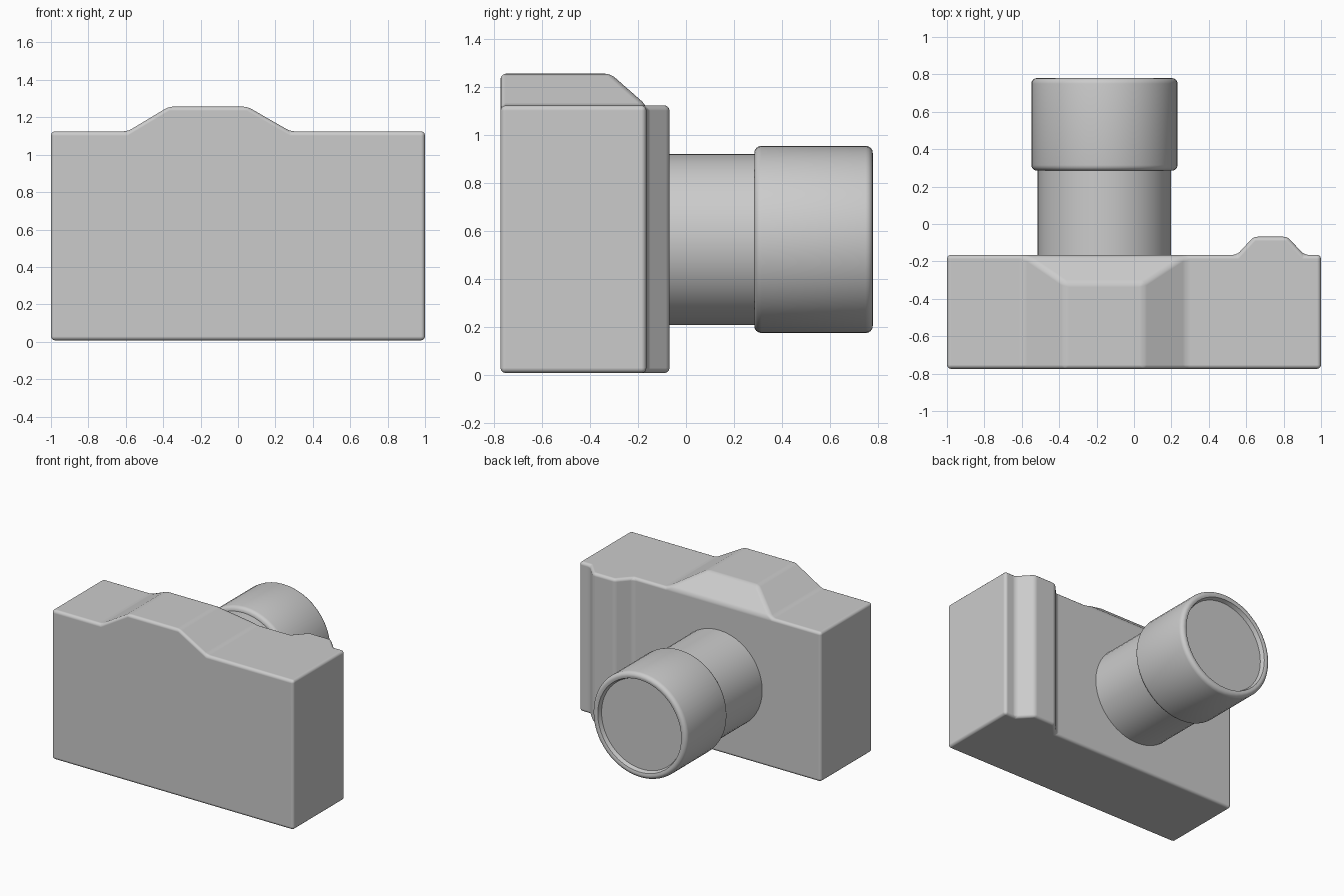
import bpy, bmesh, math

if "Cube" in bpy.data.objects:
    bpy.data.objects.remove(bpy.data.objects["Cube"])


def make_object(name, bm, angle=35):
    bmesh.ops.recalc_face_normals(bm, faces=bm.faces)
    mesh = bpy.data.meshes.new(name)
    bm.to_mesh(mesh)
    bm.free()
    obj = bpy.data.objects.new(name, mesh)
    bpy.context.collection.objects.link(obj)
    bpy.ops.object.select_all(action='DESELECT')
    obj.select_set(True)
    bpy.context.view_layer.objects.active = obj
    bpy.ops.object.shade_smooth_by_angle(angle=math.radians(angle))
    return obj


def lathe(name, profile, cx, cz, sides=48):
    """Spin (radius, y) points around a y axis; end points are capped."""
    bm = bmesh.new()
    rings = []
    for r, y in profile:
        rings.append([bm.verts.new((cx + r * math.cos(2 * math.pi * i / sides), y,
                                    cz + r * math.sin(2 * math.pi * i / sides)))
                      for i in range(sides)])
    for a, b in zip(rings, rings[1:]):
        for i in range(sides):
            j = (i + 1) % sides
            bm.faces.new((a[i], a[j], b[j], b[i]))
    bm.faces.new(rings[0])
    bm.faces.new(rings[-1])
    return make_object(name, bm)


# Camera body: plan outline with the hand grip, extruded upwards
BOTTOM, TOP, HUMP = 0.007, 1.125, 1.257
outline = [(-1, -0.775), (-0.59, -0.775), (0.28, -0.775), (1, -0.775), (1, -0.165),
           (0.91, -0.165), (0.82, -0.068), (0.64, -0.068), (0.55, -0.165),
           (0.28, -0.165), (-0.59, -0.165), (-1, -0.165)]
bm = bmesh.new()
low = [bm.verts.new((x, y, BOTTOM)) for x, y in outline]
top = [bm.verts.new((x, y, TOP)) for x, y in outline]

# Viewfinder hump: back left, back right, front right, front left
bl, br, fr, fl = [bm.verts.new((x, y, HUMP)) for x, y in
                  [(-0.37, -0.775), (0.05, -0.775), (0.05, -0.315), (-0.37, -0.315)]]
n = len(outline)
for i in range(n):
    j = (i + 1) % n
    if i == 1:
        bm.faces.new((low[1], low[2], top[2], br, bl, top[1]))
    else:
        bm.faces.new((low[i], low[j], top[j], top[i]))
bm.faces.new(low)
bm.faces.new((top[0], top[1], top[10], top[11]))
bm.faces.new(top[2:10])
bm.faces.new((bl, br, fr, fl))
bm.faces.new((top[1], bl, fl, top[10]))
bm.faces.new((br, top[2], top[9], fr))
bm.faces.new((fl, fr, top[9], top[10]))
body = make_object("camera_body", bm)
bevel = body.modifiers.new("soft_edges", 'BEVEL')
bevel.width = 0.022
bevel.segments = 3
bevel.limit_method = 'ANGLE'
bevel.angle_limit = math.radians(20)
bevel.harden_normals = True

# Lens barrel and the wider ring with its recessed glass
CX, CZ = -0.158, 0.565
lathe("lens_barrel", [(0.357, -0.2), (0.357, 0.32)], CX, CZ)


def corner(r, y, start, size=0.03, steps=4):
    return [(r + size * math.cos(start + math.pi / 2 * k / steps),
             y + size * math.sin(start + math.pi / 2 * k / steps)) for k in range(steps + 1)]


ring = [(0.34, 0.285)] + corner(0.361, 0.315, -math.pi / 2) + corner(0.361, 0.75, 0)
ring += [(0.345, 0.775), (0.335, 0.745)]
lathe("lens_ring", ring, CX, CZ)
